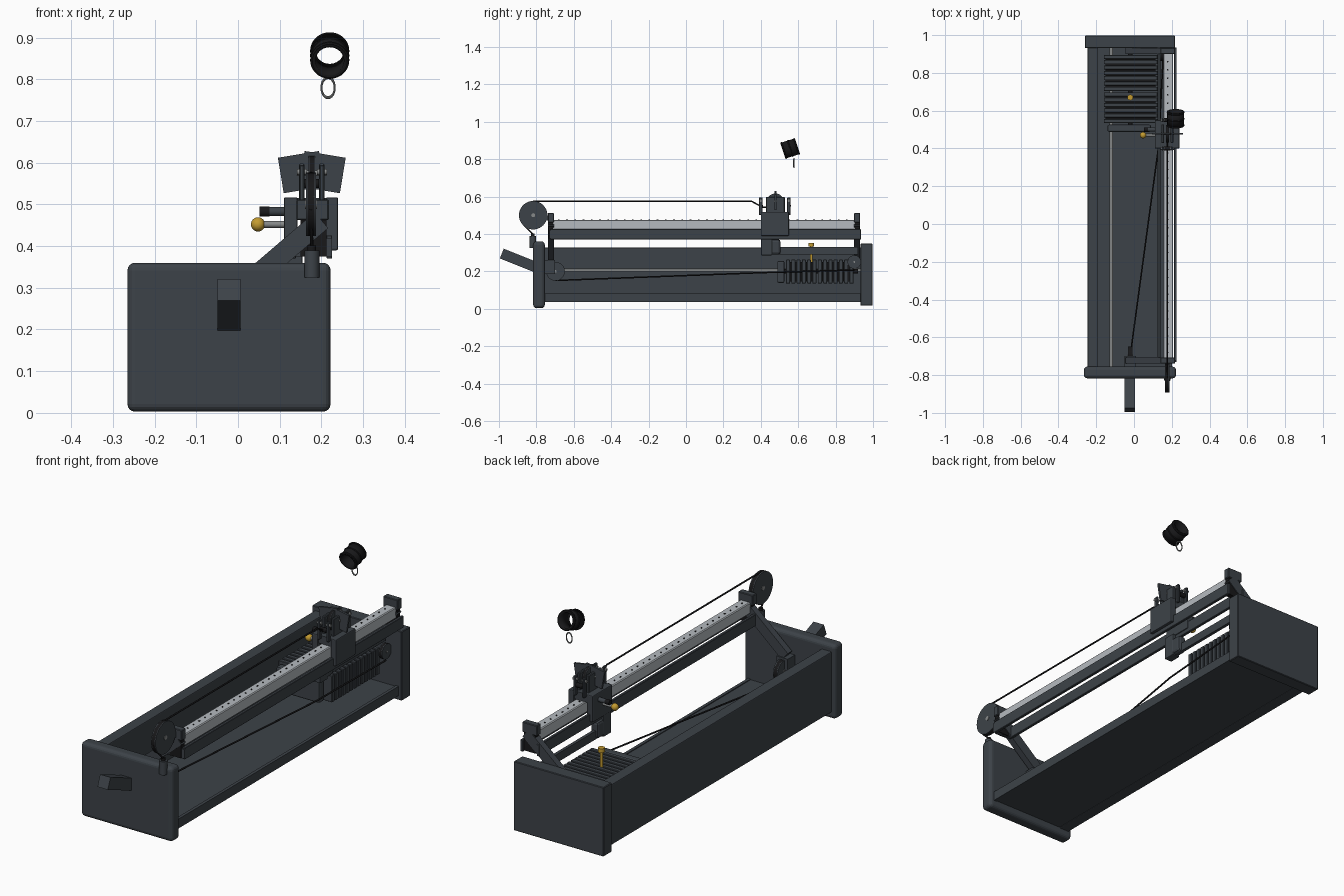
import bpy, math
from mathutils import Vector

cube = bpy.data.objects.get("Cube")
if cube:
    bpy.data.objects.remove(cube, do_unlink=True)


def material(name, r, g, b):
    m = bpy.data.materials.new(name)
    m.use_nodes = True
    m.diffuse_color = (r, g, b, 1)
    m.node_tree.nodes["Principled BSDF"].inputs["Base Color"].default_value = (r, g, b, 1)
    return m


SLATE = material("slate paint", 0.046, 0.055, 0.065)
SILVER = material("silver rail", 0.46, 0.49, 0.52)
STEEL = material("grey steel", 0.24, 0.25, 0.25)
GOLD = material("gold knob", 0.55, 0.33, 0.03)
BLACK = material("black rubber", 0.009, 0.009, 0.010)


def finish(ob, name, mat, bevel=0, segments=2, smooth=False):
    ob.name = name
    ob.data.materials.append(mat)
    if bevel:
        b = ob.modifiers.new("bevel", "BEVEL")
        b.width, b.segments = bevel, segments
    if smooth:
        bpy.ops.object.shade_smooth_by_angle(angle=math.radians(35))
    return ob


def box(name, mat, x, y, z, bevel=0, segments=2):
    """Box from (min, max) pairs on each axis."""
    bpy.ops.mesh.primitive_cube_add(size=1)
    ob = bpy.context.object
    for v in ob.data.vertices:
        v.co = [lo + (hi - lo) * (c + 0.5) for (lo, hi), c in zip((x, y, z), v.co)]
    return finish(ob, name, mat, bevel, segments)


def rod(name, mat, a, b, r, sides=20):
    """Cylinder running from a to b."""
    a, b = Vector(a), Vector(b)
    bpy.ops.mesh.primitive_cylinder_add(vertices=sides, radius=r, depth=(b - a).length,
                                        location=(a + b) / 2)
    ob = bpy.context.object
    ob.rotation_euler = (b - a).to_track_quat("Z", "Y").to_euler()
    return finish(ob, name, mat, smooth=True)


def beam(name, mat, a, b, width, depth):
    """Rectangular bar from a to b; width is across, depth is the second side."""
    a, b = Vector(a), Vector(b)
    bpy.ops.mesh.primitive_cube_add(size=1, location=(a + b) / 2)
    ob = bpy.context.object
    ob.scale = (width, depth, (b - a).length)
    ob.rotation_euler = (b - a).to_track_quat("Z", "Y").to_euler()
    return finish(ob, name, mat)


def cable(name, points, r=0.004):
    cu = bpy.data.curves.new(name, "CURVE")
    cu.dimensions = "3D"
    cu.bevel_depth, cu.bevel_resolution = r, 2
    sp = cu.splines.new("POLY")
    sp.points.add(len(points) - 1)
    for p, co in zip(sp.points, points):
        p.co = (*co, 1)
    cu.materials.append(BLACK)
    ob = bpy.data.objects.new(name, cu)
    bpy.context.collection.objects.link(ob)


def pulley(name, x, y, z, r, w):
    """Wheel turning about x, with a black tyre and slate side discs."""
    rod(name + "_tyre", BLACK, (x - w * .35, y, z), (x + w * .35, y, z), r, 40)
    for s in (-1, 1):
        rod(name + "_side", SLATE, (x + s * w * .25, y, z), (x + s * w * .5, y, z), r, 40)
    rod(name + "_axle", STEEL, (x - w * .6, y, z), (x + w * .6, y, z), r * .14)


# Base housing, open on its left side
box("front_plate", SLATE, (-.265, .222), (-.817, -.755), (.003, .36), .018, 4)
box("back_plate", SLATE, (-.26, .217), (.932, .997), (.016, .348), .003, 1)
box("side_wall", SLATE, (-.245, -.19), (-.76, .935), (.037, .327), .004)
box("floor", SLATE, (-.195, .19), (-.76, .935), (.04, .078))
box("floor_lip", SLATE, (.185, .2), (-.76, .935), (.037, .082))

# Grip bar on the front plate
beam("front_grip", SLATE, (-.022, -.76, .205), (-.022, -.985, .295), .055, .056)

# Rail, its row of holes and the flanking beams
box("rail", SILVER, (.155, .207), (-.72, .92), (.42, .475), .004, 1)
for i in range(36):
    y = -.68 + i * .044
    rod("rail_hole", BLACK, (.178, y, .474), (.178, y, .4765), .0045, 8)
for name, x in (("inner_beam", .125), ("outer_beam", .212)):
    box(name, SLATE, (x, x + .014), (-.725, .935), (.37, .426), .002, 1)
box("lower_bar", SLATE, (.125, .14), (.48, .92), (.29, .33))

# End supports of the rail
for end, y in (("front", -.722), ("back", .915)):
    beam(end + "_arm", SLATE, (-.03, y, .265), (.2, y, .462), .032, .05)
    box(end + "_rail_cap", SLATE, (.14, .218), (y - .016, y + .016), (.462, .512), .003, 1)
    box(end + "_rail_stop", BLACK, (.15, .212), (y - .012, y + .012), (.375, .465))
    box(end + "_cross_tie", SLATE, (.125, .226), (y - .008, y + .008), (.375, .42))

# Wheels and roller
pulley("big_pulley", .175, -.817, .5, .076, .024)
pulley("low_pulley", -.02, -.698, .2, .05, .025)
pulley("back_pulley", .15, .9, .25, .036, .02)
box("big_pulley_fork", SLATE, (.163, .187), (-.81, -.72), (.472, .498))
box("low_pulley_mount", SLATE, (-.05, .01), (-.755, -.70), (.185, .26))
rod("cable_stop", SLATE, (.177, -.819, .325), (.177, -.819, .39), .018)
rod("cable_stop_cap", BLACK, (.177, -.819, .39), (.177, -.819, .402), .01)

# Cables
cable("upper_cable", [(.175, -.817, .575), (.175, .35, .575), (.175, .41, .542), (.175, .47, .54)])
cable("front_cable", [(.175, -.89, .49), (.176, -.86, .44), (.177, -.819, .40)])
cable("lower_cable", [(-.02, -.698, .151), (.13, .41, .193), (.155, .9, .207)])

# Weight stack with guide rod and selector pin
for start, count in ((.535, 6), (.705, 7)):
    for i in range(count):
        y = start + i * .0282
        box("weight_plate", SLATE, (-.16, .125), (y, y + .021), (.135, .262), .002, 1)
    box("weight_core", BLACK, (-.15, .115), (start, start + count * .0282 - .007), (.145, .25))
box("stack_head", SLATE, (-.14, .09), (.488, .526), (.138, .256), .008)
rod("guide_rod", STEEL, (-.12, -.755, .205), (-.12, .932, .205), .009)
rod("stack_link", BLACK, (-.02, .52, .2), (-.02, .92, .2), .012)
rod("selector_pin", GOLD, (-.02, .67, .25), (-.02, .67, .335), .007)
rod("selector_head", GOLD, (-.02, .67, .332), (-.02, .67, .352), .015)

# Sliding carriage
for name, x in (("carriage_inner_side", (.11, .143)), ("carriage_outer_side", (.211, .24))):
    box(name, SLATE, x, (.4, .55), (.39, .517), .004)
box("carriage_top", SLATE, (.14, .214), (.405, .545), (.476, .515))
box("carriage_foot", SLATE, (.115, .155), (.402, .46), (.285, .395), .004)
box("carriage_foot_pad", SLATE, (.115, .155), (.45, .505), (.29, .37), .012)
for s in (-1, 1):
    x = .177 + s * .024
    box("head_cheek", SLATE, (x - .007, x + .007), (.428, .528), (.51, .598), .003, 1)
    beam("head_fin", SLATE, (x - s * .006, .478, .535), (x + s * .008, .478, .62), .01, .1)
    for y in (.4, .55):
        box("head_bracket", SLATE, (x - .006, x + .006), (y - .01, y + .01), (.5, .595), .003, 1)
        rod("bracket_bolt", STEEL, (x - .012, y, .578), (x + .012, y, .578), .007, 12)
rod("head_bolt", STEEL, (.142, .478, .575), (.212, .478, .575), .008, 12)
pulley("head_pulley", .177, .478, .57, .046, .016)
for y in (.4, .55):
    rod("guide_roller", BLACK, (.16, y, .55), (.194, y, .55), .011)

# Carriage lock knob and grip
rod("lock_shaft", STEEL, (.05, .47, .452), (.115, .47, .452), .008)
bpy.ops.mesh.primitive_uv_sphere_add(segments=24, ring_count=12, radius=.017, location=(.048, .47, .452))
finish(bpy.context.object, "lock_knob", GOLD, smooth=True)
rod("release_grip", BLACK, (.052, .5, .483), (.075, .5, .483), .012)
rod("release_shaft", SLATE, (.07, .5, .483), (.115, .5, .483), .011)

# Hanging cuff: an open padded tube with ridges, and its ring
axis = Vector((0, .95, .31)).normalized()
centre = Vector((.22, .557, .857))
turn = axis.to_track_quat("Z", "Y").to_euler()
bpy.ops.mesh.primitive_cylinder_add(vertices=40, radius=.044, depth=.08, end_fill_type="NOTHING",
                                    location=centre, rotation=turn)
cuff = finish(bpy.context.object, "cuff", BLACK, smooth=True)
shell = cuff.modifiers.new("shell", "SOLIDIFY")
shell.thickness, shell.offset = .01, -1
for d in (-.036, 0, .036):
    bpy.ops.mesh.primitive_torus_add(major_radius=.042, minor_radius=.005, major_segments=40,
                                     minor_segments=8, location=centre + axis * d, rotation=turn)
    finish(bpy.context.object, "cuff_ridge", BLACK, smooth=True)
bpy.ops.mesh.primitive_torus_add(major_radius=.02, minor_radius=.003, major_segments=32, minor_segments=8,
                                 location=(.216, .577, .78), rotation=(math.radians(-25), math.radians(90), math.radians(32)))
ring = finish(bpy.context.object, "cuff_ring", STEEL, smooth=True)
ring.rotation_euler = (math.radians(-25), math.radians(90), math.radians(60))
ring.scale = (1.2, .8, 1)
